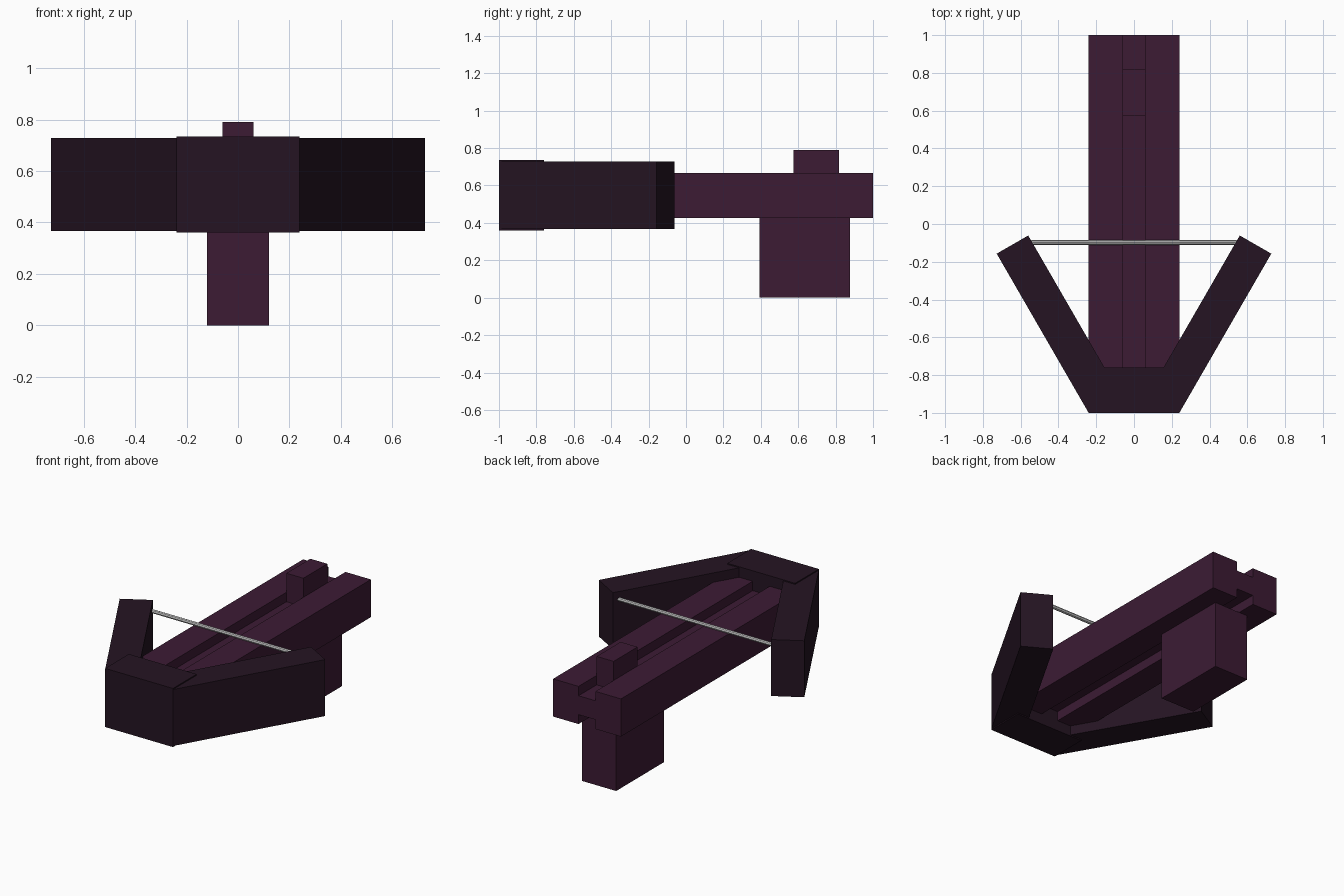
import bpy, bmesh, math
from mathutils import Matrix, Vector

if "Cube" in bpy.data.objects:
    bpy.data.objects.remove(bpy.data.objects["Cube"])


def material(name, rgb):
    m = bpy.data.materials.new(name)
    m.diffuse_color = (*rgb, 1)
    m.use_nodes = True
    m.node_tree.nodes["Principled BSDF"].inputs["Base Color"].default_value = m.diffuse_color
    return m


wood = material("plum_wood", (0.045, 0.011, 0.034))
dark = material("dark_limb", (0.018, 0.007, 0.016))


def finish(name, bm, mat=None):
    bmesh.ops.recalc_face_normals(bm, faces=bm.faces)
    me = bpy.data.meshes.new(name)
    bm.to_mesh(me)
    bm.free()
    ob = bpy.data.objects.new(name, me)
    bpy.context.collection.objects.link(ob)
    if mat:
        me.materials.append(mat)
    return ob


def prism(name, points, offset, mat):
    """Extrude a closed outline along an offset vector."""
    bm = bmesh.new()
    face = bm.faces.new([bm.verts.new(p) for p in points])
    ext = bmesh.ops.extrude_face_region(bm, geom=[face], use_keep_orig=True)
    moved = [g for g in ext["geom"] if isinstance(g, bmesh.types.BMVert)]
    bmesh.ops.translate(bm, verts=moved, vec=Vector(offset))
    return finish(name, bm, mat)


def box(name, lo, hi, mat):
    outline = [(lo[0], lo[1], lo[2]), (hi[0], lo[1], lo[2]),
               (hi[0], hi[1], lo[2]), (lo[0], hi[1], lo[2])]
    return prism(name, outline, (0, 0, hi[2] - lo[2]), mat)


# Stock: H-shaped section with a groove above and below
half = [(0.06, 0.487), (0.06, 0.427), (0.24, 0.427),
        (0.24, 0.668), (0.06, 0.668), (0.06, 0.608)]
section = half + [(-x, z) for x, z in reversed(half)]
prism("stock", [(x, -0.85, z) for x, z in section], (0, 1.85, 0), wood)

# Grip and rear sight
box("grip", (-0.12, 0.392, 0), (0.12, 0.877, 0.427), wood)
box("rear_sight", (-0.06, 0.575, 0.608), (0.06, 0.817, 0.79), wood)

# Bow: centre block and two swept limbs
box("bow_centre", (-0.24, -1, 0.36), (0.24, -0.76, 0.735), dark)
for side, s in (("right", 1), ("left", -1)):
    outline = [(0.24, -1), (0.727, -0.157), (0.56, -0.061), (0.073, -0.904)]
    prism(side + "_limb", [(s * x, y, 0.367) for x, y in outline],
          (0, 0, 0.361), dark)

# Bowstring
bm = bmesh.new()
bmesh.ops.create_cone(bm, cap_ends=True, segments=8, radius1=0.012, radius2=0.012,
                      depth=1.14, matrix=Matrix.Translation((0, -0.098, 0.677))
                      @ Matrix.Rotation(math.pi / 2, 4, 'Y'))
finish("bowstring", bm)
